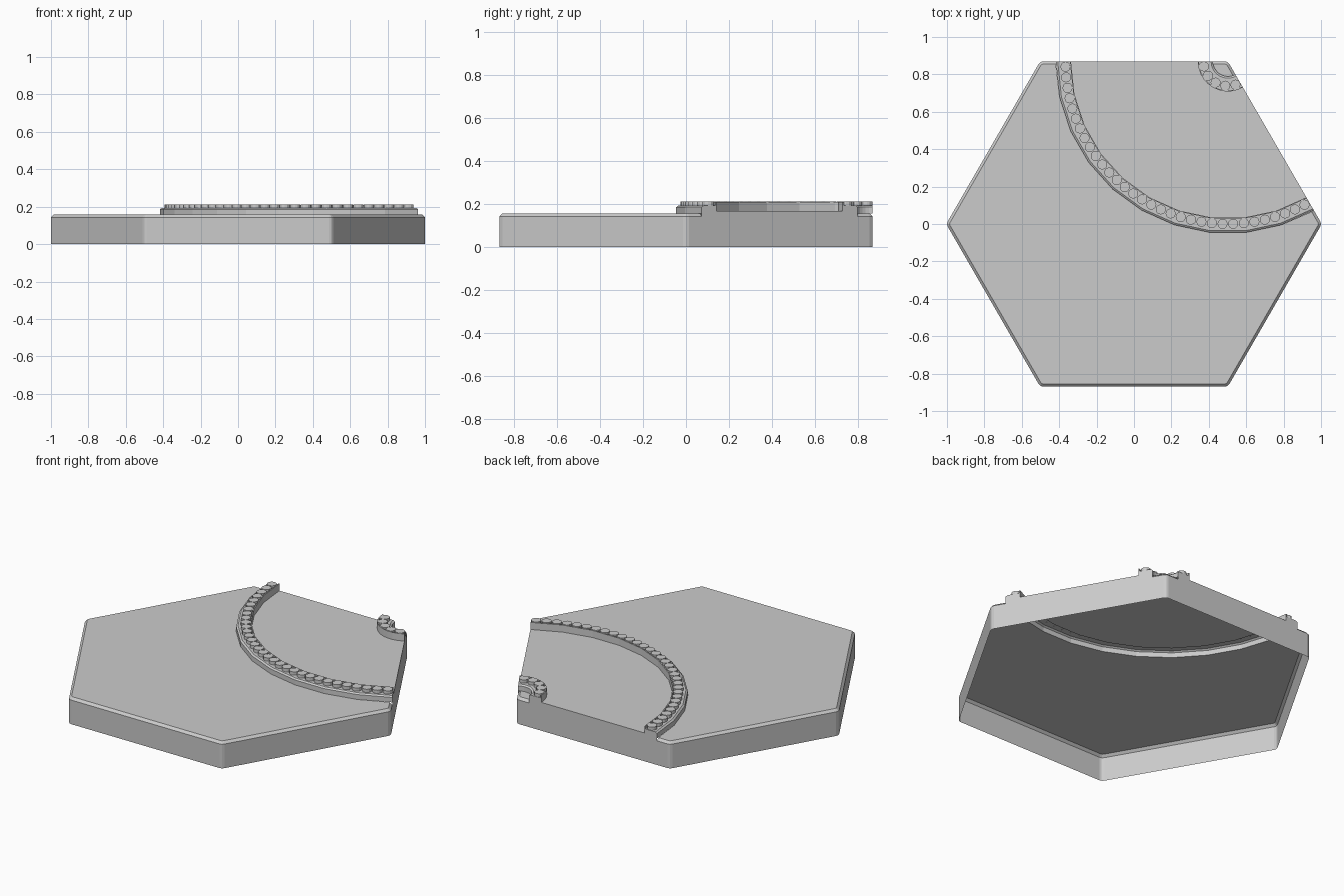
import bpy, bmesh
from math import cos, sin, pi, radians
from mathutils import Vector

if "Cube" in bpy.data.objects:
    bpy.data.objects.remove(bpy.data.objects["Cube"])

R = 1.004                                  # hexagon corner radius
C = Vector((R * 0.5, R * 0.866, 0))        # corner the road bends around
EDGE, TOP, ROAD, LIP, BEAD = 0.143, 0.157, 0.168, 0.193, 0.212
OUTER, INNER = 0.92, 0.08                  # road limits measured from C
ANGLES = [radians(180 + 12 * i) for i in range(11)]


def polar(r, a, z=0.0):
    return Vector((C.x + r * cos(a), C.y + r * sin(a), z))


def finish(name, bm):
    bmesh.ops.remove_doubles(bm, verts=bm.verts, dist=1e-5)
    bmesh.ops.recalc_face_normals(bm, faces=bm.faces)
    # every shell is open or flat below, so its tops must face up overall
    if sum(f.normal.z * f.calc_area() for f in bm.faces) < -1e-4:
        bmesh.ops.reverse_faces(bm, faces=bm.faces)
    me = bpy.data.meshes.new(name)
    bm.to_mesh(me)
    bm.free()
    ob = bpy.data.objects.new(name, me)
    bpy.context.collection.objects.link(ob)
    return ob


def rim_path(radius, corners, inset):
    """Edge line along the hexagon with softened corners, both ends on the arc."""
    s = R - inset / 0.866
    hexa = [Vector((s * cos(radians(k)), s * sin(radians(k)), 0)) for k in corners]
    start = polar(radius, pi) + Vector((0, -inset, 0))
    end = polar(radius, radians(300)) - Vector((cos(pi / 6), sin(pi / 6), 0)) * inset
    ctrl = [start] + hexa + [end]
    d = 0.016 - inset * 0.5
    out = [start]
    for p, c, n in zip(ctrl, ctrl[1:], ctrl[2:]):
        a = c + (p - c).normalized() * d
        b = c + (n - c).normalized() * d
        out += [a, (a + b) / 4 + c / 2, b]
    return out + [end]


def plate(name, radius, corners):
    """Open shell: side wall, bevelled rim and flat top cut by the road arc."""
    bm = bmesh.new()
    rows = []
    for inset, z in ((0, 0), (0, EDGE), (0.014, TOP)):
        rows.append([bm.verts.new((p.x, p.y, z)) for p in rim_path(radius, corners, inset)])
    for lo, hi in zip(rows, rows[1:]):
        for i in range(len(lo) - 1):
            bm.faces.new((lo[i], lo[i + 1], hi[i + 1], hi[i]))
    arc = [bm.verts.new(polar(radius, a, TOP)) for a in reversed(ANGLES[1:-1])]
    bm.faces.new(rows[-1] + arc)
    return finish(name, bm)


def beads(name, radius, count, size):
    """Row of small round stones along a kerb."""
    bm = bmesh.new()
    for i in range(count):
        a = pi + radians(120) * (i + 0.5) / count
        r = bmesh.ops.create_cone(bm, cap_ends=True, segments=12, radius1=size,
                                  radius2=size, depth=BEAD - LIP + 0.004)
        bmesh.ops.translate(bm, verts=r["verts"],
                            vec=polar(radius, a, (BEAD + LIP - 0.004) / 2))
    return finish(name, bm)


# Ground plates on either side of the road
plate("outer_ground", OUTER, (120, 180, 240, 300, 0))
plate("corner_ground", INNER, (60,))

# Road with both kerbs: one profile swept around the corner
profile = [(OUTER, TOP), (OUTER, 0.186), (0.91, LIP), (0.845, LIP), (0.845, BEAD - 0.002),
           (0.839, BEAD - 0.002), (0.839, ROAD), (0.161, ROAD), (0.161, BEAD - 0.002),
           (0.155, BEAD - 0.002), (0.155, LIP), (0.09, LIP), (INNER, 0.186), (INNER, TOP)]
bm = bmesh.new()
rings = [[bm.verts.new(polar(r, a, z)) for r, z in profile] for a in ANGLES]
for p, q in zip(rings, rings[1:]):
    for i in range(len(profile) - 1):
        bm.faces.new((p[i], p[i + 1], q[i + 1], q[i]))
# Flat tile walls below the two road ends
for a, ring in ((ANGLES[0], rings[0]), (ANGLES[-1], rings[-1])):
    bm.faces.new(ring + [bm.verts.new(polar(INNER, a)), bm.verts.new(polar(OUTER, a))])
finish("road_and_kerbs", bm)

# Kerb stones
beads("outer_kerb_stones", 0.869, 32, 0.027)
beads("inner_kerb_stones", 0.131, 5, 0.027)
